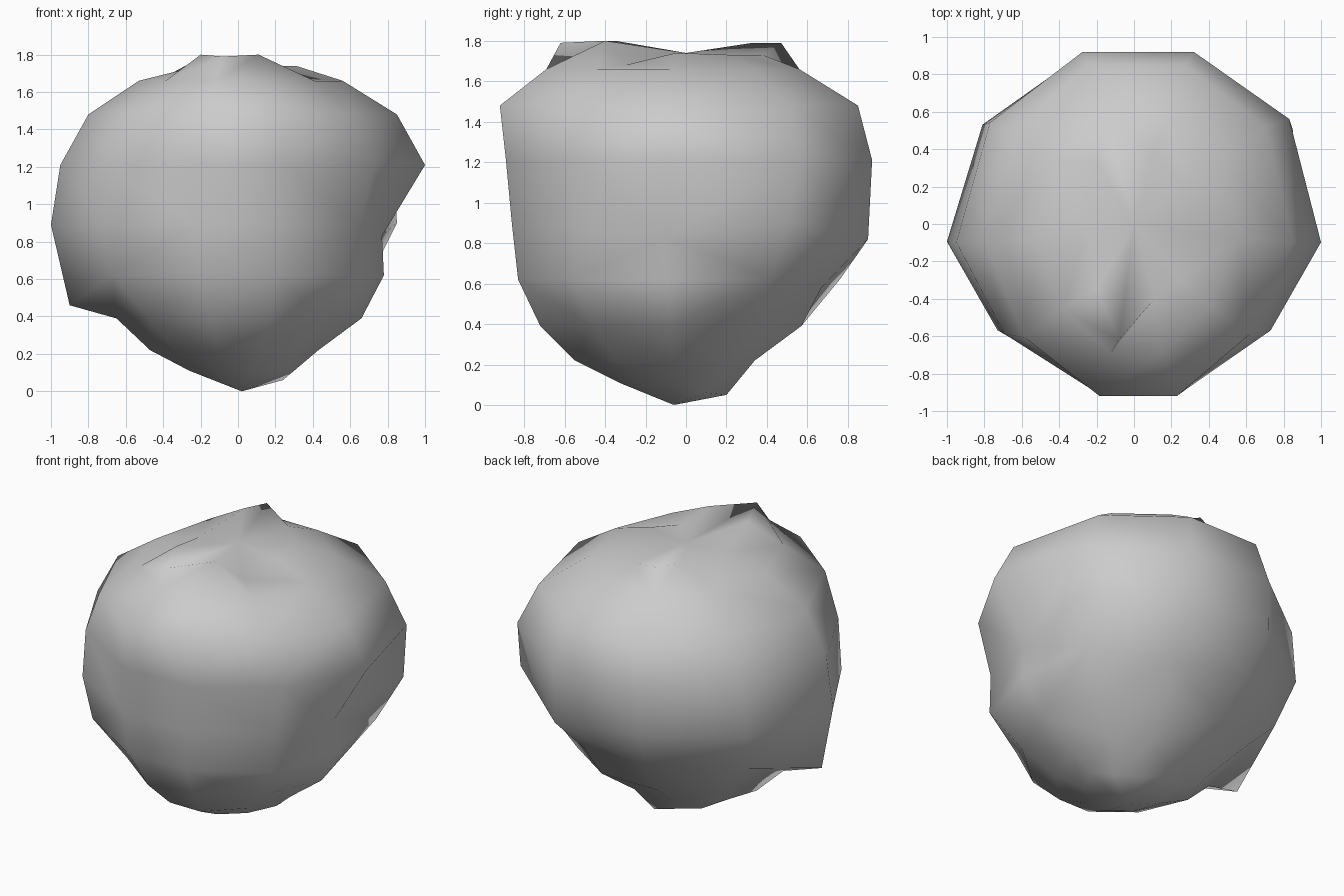
import bpy, bmesh

if "Cube" in bpy.data.objects:
    bpy.data.objects.remove(bpy.data.objects["Cube"])

# Ten-sided plan outline of the boulder, in units of its half-width
outline = [(1, -.11), (.83, .61), (.32, 1), (-.29, 1), (-.81, .59),
           (-1, -.11), (-.73, -.66), (-.23, -1), (.27, -1), (.73, -.64)]

# Each ring: height, then reach to the left, right, front and back
rings = [(.11, .26, .30, .33, .24),
         (.22, .47, .43, .55, .34),
         (.39, .65, .66, .72, .57),
         (.62, .92, .78, .83, .70),
         (.89, 1.0, .82, .86, .90),
         (1.21, .95, 1.0, .89, .92),
         (1.48, .80, .85, .92, .85),
         (1.66, .53, .56, .69, .56),
         (1.73, .25, .31, .42, .38)]

# Individual lumps and notches: (ring, side) -> position
lumps = {(0, 1): (.24, .10, .06),      # foot
         (0, 2): (.09, .20, .05),
         (3, 5): (-.90, -.12, .46),    # low left ledge
         (3, 1): (.71, .42, .62),      # undercut below the overhang
         (3, 2): (.27, .67, .58),
         (3, 3): (-.25, .76, .62),
         (3, 9): (.65, -.56, .62),     # right front flank
         (4, 9): (.65, -.55, .87),
         (4, 0): (.77, -.10, .83),     # right notch
         (4, 1): (.85, .50, .90),      # right back shoulder
         (4, 2): (.32, .90, .82),      # back overhang
         (8, 0): (.31, -.05, 1.74),    # crown bumps and dip
         (8, 9): (.25, -.30, 1.68),
         (8, 7): (-.08, -.62, 1.79),
         (8, 8): (.11, -.40, 1.80),
         (8, 6): (-.20, -.35, 1.80),
         (8, 3): (-.12, .47, 1.79),
         (8, 4): (-.19, .33, 1.79)}
# Quads whose crease must run from lower-left to upper-right
creases = {(4, 0), (7, 7)}

bm = bmesh.new()
rows = []
for r, (z, left, right, front, back) in enumerate(rings):
    row = []
    for s, (x, y) in enumerate(outline):
        p = (x * (right if x > 0 else left), y * (back if y > 0 else front), z)
        row.append(bm.verts.new(lumps.get((r, s), p)))
    rows.append(row)

# Skin the rings, then close the bottom and crown
bottom = bm.verts.new((.02, -.06, 0))
crown = bm.verts.new((0, 0, 1.74))
n = len(outline)
for i in range(n):
    j = (i + 1) % n
    for r, (a, b) in enumerate(zip(rows, rows[1:])):
        if (r, i) in creases:
            bm.faces.new((a[i], a[j], b[j]))
            bm.faces.new((a[i], b[j], b[i]))
        else:
            bm.faces.new((a[i], a[j], b[j], b[i]))
    bm.faces.new((bottom, rows[0][j], rows[0][i]))
    bm.faces.new((crown, rows[-1][i], rows[-1][j]))
bmesh.ops.triangulate(bm, faces=bm.faces[:])
bmesh.ops.recalc_face_normals(bm, faces=bm.faces[:])
for f in bm.faces:
    f.smooth = True

mesh = bpy.data.meshes.new("boulder")
bm.to_mesh(mesh)
bm.free()
boulder = bpy.data.objects.new("boulder", mesh)
bpy.context.collection.objects.link(boulder)

# Dark stone grey
stone = bpy.data.materials.new("stone")
stone.diffuse_color = (.55, .55, .55, 1)
stone.use_nodes = True
stone.node_tree.nodes["Principled BSDF"].inputs["Base Color"].default_value = stone.diffuse_color
mesh.materials.append(stone)
